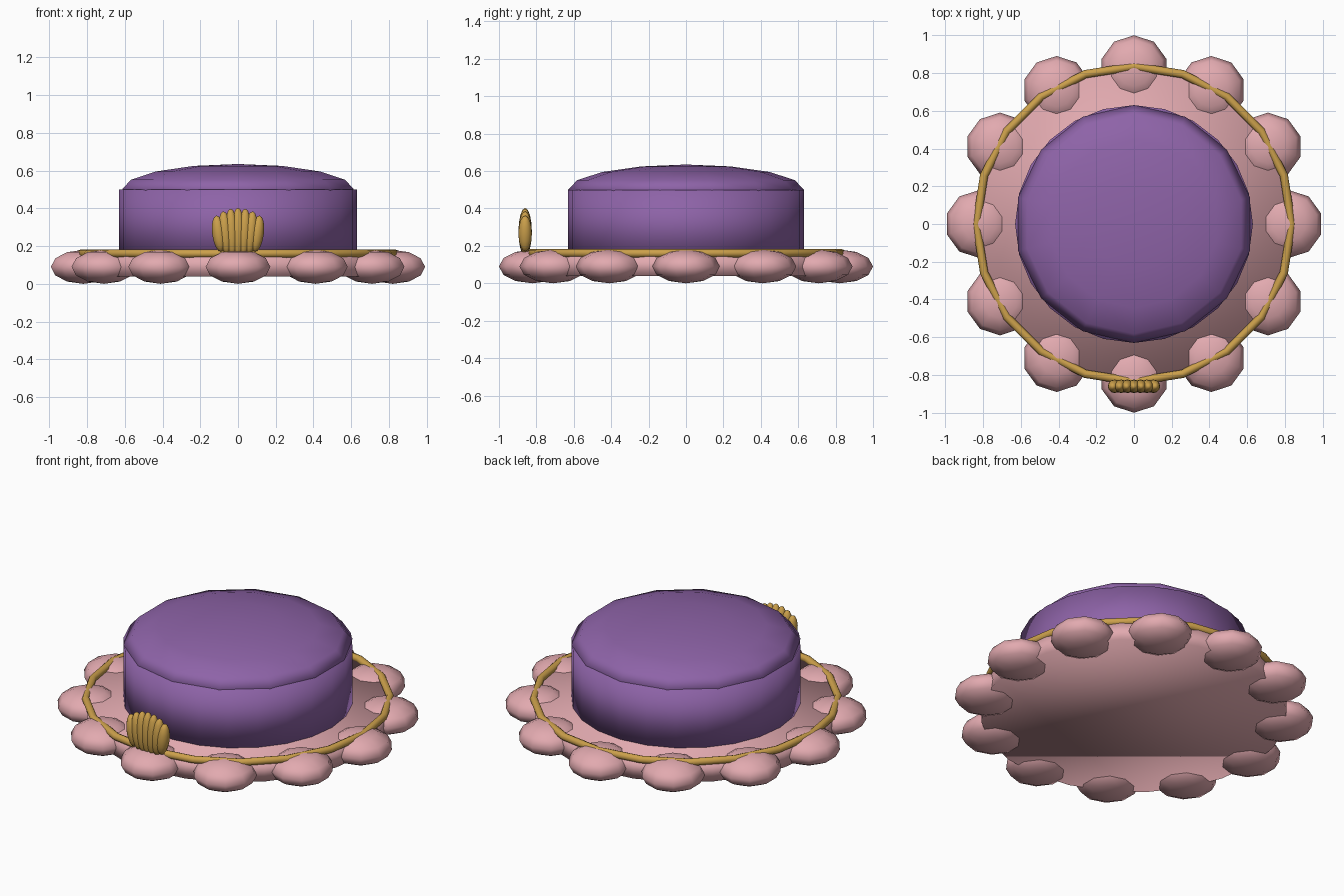
import bpy
import math
from mathutils import Matrix

cube = bpy.data.objects.get("Cube")
if cube:
    bpy.data.objects.remove(cube, do_unlink=True)


def material(name, rgb):
    m = bpy.data.materials.new(name)
    m.use_nodes = True
    color = (*rgb, 1)
    m.diffuse_color = color
    m.node_tree.nodes["Principled BSDF"].inputs["Base Color"].default_value = color
    return m


purple = material("purple felt", (0.27, 0.125, 0.39))
pink = material("dusty pink", (0.76, 0.40, 0.43))
gold = material("gold", (0.60, 0.35, 0.07))


def finish(name, mat):
    # Name, colour and softly shade the newest object
    ob = bpy.context.object
    ob.name = name
    ob.data.materials.append(mat)
    bpy.ops.object.shade_smooth()
    return ob


def disc(name, mat, radius, bottom, top):
    bpy.ops.mesh.primitive_cylinder_add(
        vertices=24, radius=radius, depth=top - bottom, location=(0, 0, (bottom + top) / 2))
    return finish(name, mat)


def ellipsoid(name, mat, center, radii, segments, rings, tilt=0):
    bpy.ops.mesh.primitive_uv_sphere_add(segments=segments, ring_count=rings, radius=1)
    ob = finish(name, mat)
    # Turn a corner of the outline toward the front, then stretch
    turn = Matrix.Rotation(math.pi / 2, 4, 'Z')
    on_axis = any(abs(v.co.x) < 1e-4 and v.co.y < -0.9 for v in ob.data.vertices)
    if not on_axis:
        ob.data.transform(turn)
    ob.data.transform(Matrix.Diagonal((*radii, 1)))
    ob.data.transform(Matrix.Rotation(tilt, 4, 'Y'))
    ob.location = center
    return ob


# Brim and crown
disc("brim", pink, 0.84, 0.04, 0.15)
disc("crown_wall", purple, 0.63, 0.13, 0.5)
ellipsoid("crown_dome", purple, (0, 0, 0.5), (0.63, 0.63, 0.135), 14, 8)

# Puffs around the brim edge
for i in range(12):
    a = i * math.tau / 12
    ellipsoid(f"brim_puff_{i + 1}", pink,
              (0.82 * math.cos(a), 0.82 * math.sin(a), 0.09), (0.18, 0.18, 0.09), 10, 6)

# Gold cord on the brim
bpy.ops.mesh.primitive_torus_add(major_segments=20, minor_segments=8,
                                 major_radius=0.835, minor_radius=0.022,
                                 location=(0, 0, 0.16))
finish("brim_cord", gold)

# Ribbed shell ornament at the front
for i in range(-3, 4):
    ellipsoid(f"shell_rib_{i + 4}", gold, (i * 0.034, -0.86, 0.275 - 0.001 * i * i),
              (0.035, 0.036, 0.128 - 0.0035 * i * i), 12, 8, math.radians(2.5 * i))
